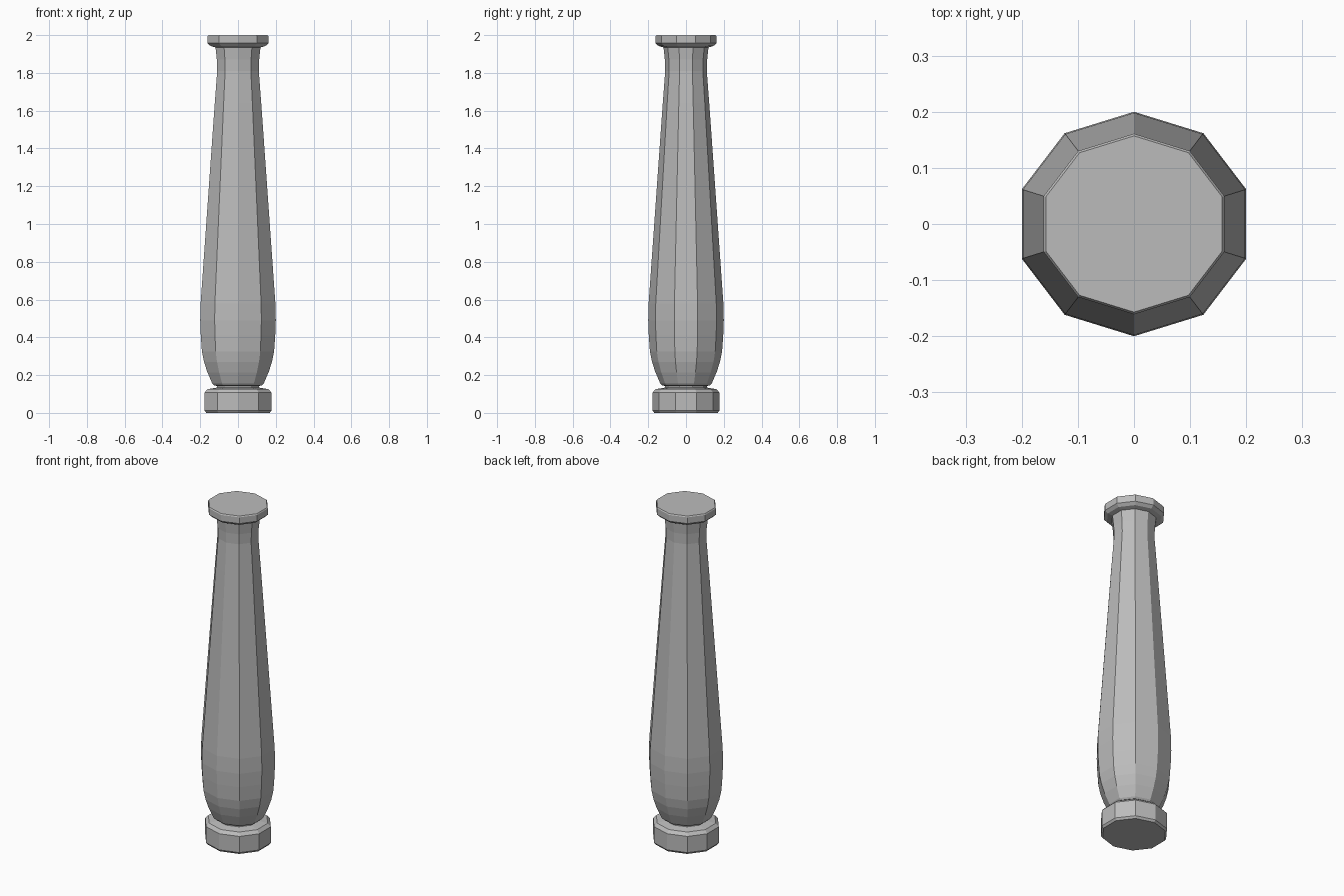
import bpy, bmesh, math

if "Cube" in bpy.data.objects:
    bpy.data.objects.remove(bpy.data.objects["Cube"], do_unlink=True)

SIDES = 10
STRETCH = 1 / math.cos(math.radians(18))  # equal width and depth

stone = bpy.data.materials.new("grey stone")
stone.use_nodes = True
colour = (0.5, 0.5, 0.5, 1)
stone.diffuse_color = colour
stone.node_tree.nodes["Principled BSDF"].inputs["Base Color"].default_value = colour


def turned(name, profile, bottom=False, top=False):
    """Ten-sided turned part from (radius, height) points."""
    bm = bmesh.new()
    rings = []
    for r, z in profile:
        ring = []
        for i in range(SIDES):
            a = math.pi / 2 + math.tau * i / SIDES
            ring.append(bm.verts.new((r * STRETCH * math.cos(a), r * math.sin(a), z)))
        rings.append(ring)
    for low, high in zip(rings, rings[1:]):
        for i in range(SIDES):
            j = (i + 1) % SIDES
            bm.faces.new((low[i], low[j], high[j], high[i]))
    if bottom:
        bm.faces.new(rings[0][::-1])
    if top:
        bm.faces.new(rings[-1])
    mesh = bpy.data.meshes.new(name)
    bm.to_mesh(mesh)
    bm.free()
    mesh.materials.append(stone)
    obj = bpy.data.objects.new(name, mesh)
    bpy.context.collection.objects.link(obj)
    return obj


# Foot with softened rims and a narrow waist
turned("foot", [(0.168, 0), (0.177, 0.012), (0.177, 0.108), (0.16, 0.126),
                (0.112, 0.134), (0.11, 0.142), (0.128, 0.146)], bottom=True)

# Rounded lower body
turned("lower_belly", [(0.128, 0.146), (0.136, 0.155), (0.162, 0.215),
                       (0.18, 0.27), (0.191, 0.325)])
turned("upper_belly", [(0.191, 0.325), (0.197, 0.41), (0.2, 0.49), (0.198, 0.578)])

# Long taper
turned("shaft", [(0.198, 0.578), (0.123, 1.64)])
turned("upper_shaft", [(0.123, 1.64), (0.11, 1.81)])

# Flared neck and flat cap
turned("neck", [(0.11, 1.81), (0.112, 1.87), (0.119, 1.935)])
turned("cap", [(0.119, 1.935), (0.145, 1.942), (0.161, 1.957),
               (0.161, 1.994), (0.157, 2.0)], top=True)
